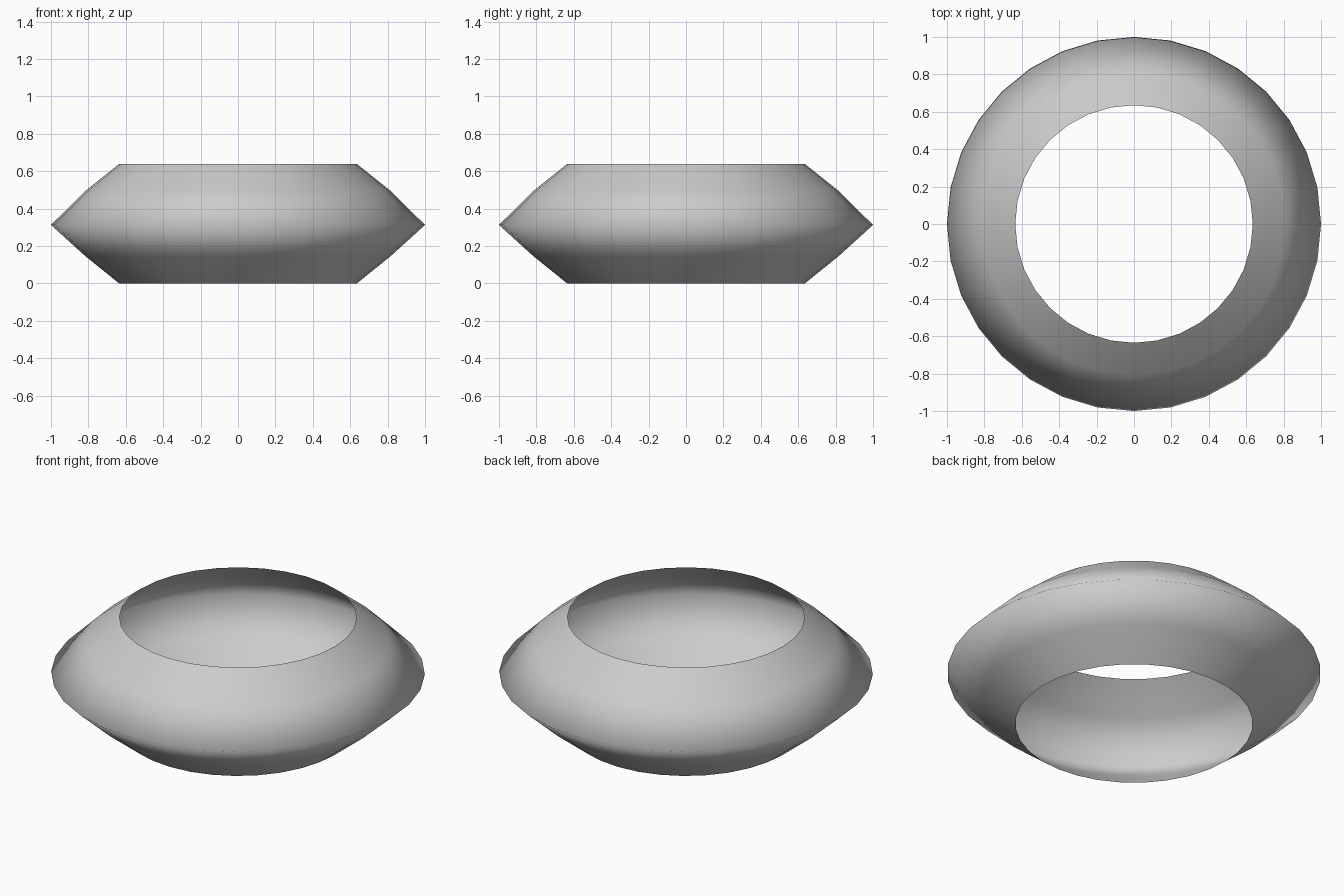
import bpy, bmesh, math

if "Cube" in bpy.data.objects:
    bpy.data.objects.remove(bpy.data.objects["Cube"])

# Half-profile of the open ring shell: (radius, height)
PROFILE = [(0.635, 0.0), (0.815, 0.145), (1.0, 0.313), (0.81, 0.50), (0.635, 0.64)]
SIDES = 32

# Revolve the profile into an open, thin-walled band
bm = bmesh.new()
rings = []
for r, z in PROFILE:
    rings.append([bm.verts.new((r * math.cos(2 * math.pi * i / SIDES),
                                r * math.sin(2 * math.pi * i / SIDES), z))
                  for i in range(SIDES)])
for low, high in zip(rings, rings[1:]):
    for i in range(SIDES):
        j = (i + 1) % SIDES
        face = bm.faces.new((low[i], low[j], high[j], high[i]))
        face.smooth = True

mesh = bpy.data.meshes.new("ring_shell")
bm.to_mesh(mesh)
bm.free()
shell = bpy.data.objects.new("ring_shell", mesh)
bpy.context.collection.objects.link(shell)
